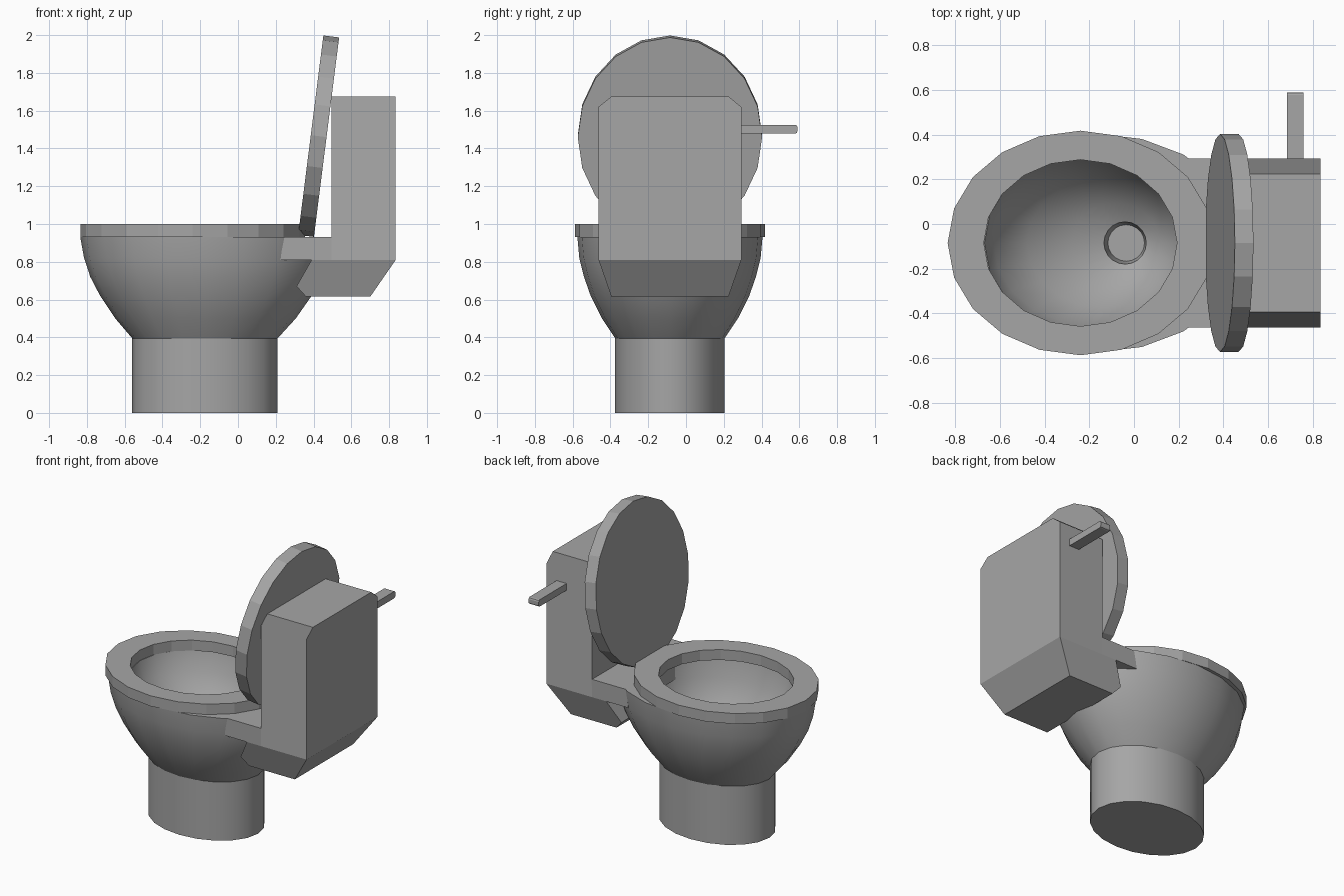
import bpy, bmesh, math
from mathutils import Matrix

cube = bpy.data.objects.get("Cube")
if cube:
    bpy.data.objects.remove(cube, do_unlink=True)

MID = -0.085   # y of the symmetry plane
SIDES = 20

ceramic = bpy.data.materials.new("grey ceramic")
ceramic.use_nodes = True
colour = (0.38, 0.38, 0.38, 1)
ceramic.diffuse_color = colour
ceramic.node_tree.nodes["Principled BSDF"].inputs["Base Color"].default_value = colour


def finish(name, bm, angle=None):
    bmesh.ops.recalc_face_normals(bm, faces=bm.faces)
    mesh = bpy.data.meshes.new(name)
    bm.to_mesh(mesh)
    bm.free()
    mesh.materials.append(ceramic)
    ob = bpy.data.objects.new(name, mesh)
    bpy.context.collection.objects.link(ob)
    if angle:
        bpy.ops.object.select_all(action='DESELECT')
        ob.select_set(True)
        bpy.context.view_layer.objects.active = ob
        bpy.ops.object.shade_smooth_by_angle(angle=math.radians(angle))
    return ob


def skin(bm, loops, ring=False):
    """Bridge vertex loops in order; cap the ends, or join last to first."""
    pairs = list(zip(loops, loops[1:]))
    if ring:
        pairs.append((loops[-1], loops[0]))
    for a, b in pairs:
        n = len(a)
        for i in range(n):
            j = (i + 1) % n
            bm.faces.new((a[i], a[j], b[j], b[i]))
    if not ring:
        bm.faces.new(loops[0])
        bm.faces.new(loops[-1])


def loft(name, rings, ring=False, angle=None):
    """Stack of ellipses given as (z, centre x, x radius, y radius)."""
    bm = bmesh.new()
    loops = []
    for z, cx, rx, ry in rings:
        turns = [math.tau * i / SIDES for i in range(SIDES)]
        loops.append([bm.verts.new((cx + rx * math.cos(t), MID + ry * math.sin(t), z))
                      for t in turns])
    skin(bm, loops, ring)
    return finish(name, bm, angle)


def slab(name, profile, half_width):
    """Side profile of (x, z) points, its half width given by a rule on z."""
    bm = bmesh.new()
    loops = [[bm.verts.new((x, MID + s * half_width(z), z)) for x, z in profile]
             for s in (-1, 1)]
    skin(bm, loops)
    return finish(name, bm)


# Pedestal
loft("pedestal", [(0, -0.175, 0.385, 0.29), (0.4, -0.175, 0.385, 0.29)], angle=35)

# Bowl: outer shell up to the rim, then the basin down to the drain
outer = [(0.395, -0.175, 0.385, 0.29), (0.5, -0.172, 0.478, 0.36),
         (0.62, -0.17, 0.56, 0.42), (0.72, -0.17, 0.612, 0.455),
         (0.82, -0.17, 0.645, 0.48), (0.93, -0.17, 0.665, 0.49)]
basin = [(0.93, -0.2, 0.47, 0.4), (0.8, -0.19, 0.44, 0.37),
         (0.65, -0.14, 0.34, 0.29), (0.55, -0.08, 0.2, 0.18),
         (0.51, -0.04, 0.095, 0.095), (0.42, -0.035, 0.082, 0.082)]
loft("bowl", outer + basin, angle=40)

# Seat ring
loft("seat", [(0.93, -0.24, 0.595, 0.503), (1.0, -0.24, 0.595, 0.503),
              (1.0, -0.24, 0.433, 0.373), (0.93, -0.24, 0.433, 0.373)], ring=True)

# Raised lid: an elliptical disc leaning back
lid = loft("lid", [(-0.042, 0, 0.532, 0.488), (0.042, 0, 0.532, 0.488)])
tilt = Matrix.Rotation(math.radians(90 + 7.2), 4, 'Y')
lid.data.transform(Matrix.Translation((0.427, MID, 1.465)) @ tilt
                   @ Matrix.Translation((0, -MID, 0)))

# Cistern with chamfered top edges
slab("cistern", [(0.495, 0.81), (0.495, 1.62), (0.495, 1.675),
                 (0.835, 1.675), (0.835, 1.62), (0.835, 0.81)],
     lambda z: 0.31 if z > 1.65 else 0.378)

# Deck joining cistern to bowl
slab("deck", [(0.225, 0.81), (0.24, 0.93), (0.5, 0.93), (0.5, 0.81)], lambda z: 0.378)

# Tapered underside of the cistern
slab("cistern_underside", [(0.39, 0.81), (0.31, 0.67), (0.36, 0.615),
                           (0.70, 0.615), (0.835, 0.81)],
     lambda z: 0.378 - 0.068 * (0.81 - z) / 0.195)

# Flush handle, its free end softened
bm = bmesh.new()
bmesh.ops.create_cube(bm, size=1, matrix=Matrix.Translation((0.722, 0.435, 1.502))
                      @ Matrix.Diagonal((0.075, 0.31, 0.046, 1)))
tips = [e for e in bm.edges if all(v.co.y > 0.5 for v in e.verts)
        and abs(e.verts[0].co.z - e.verts[1].co.z) < 0.01]
bmesh.ops.bevel(bm, geom=tips, offset=0.012, segments=2, affect='EDGES', profile=0.5)
finish("flush_handle", bm)
